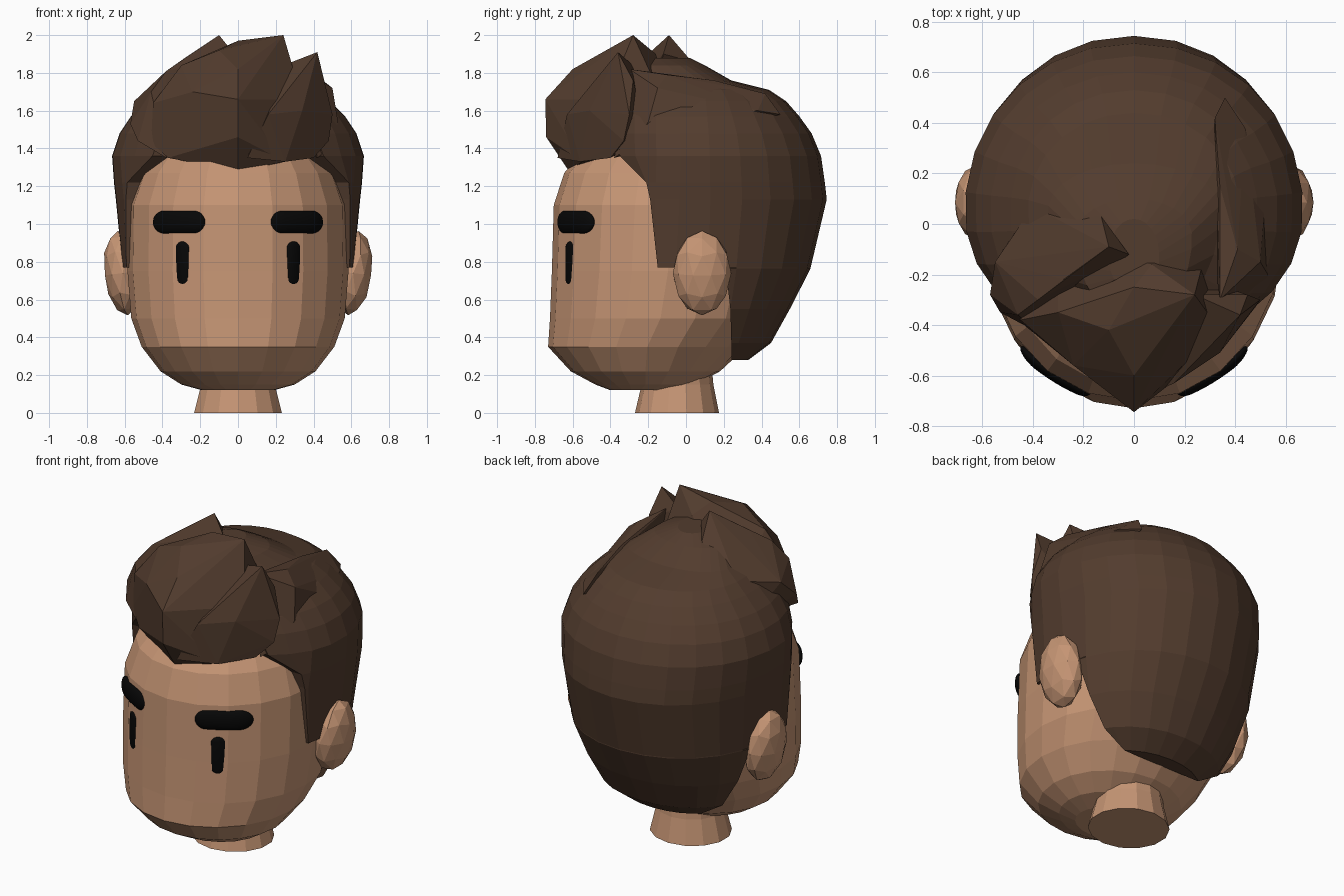
import bpy, bmesh, math
from mathutils import Matrix

if "Cube" in bpy.data.objects:
    bpy.data.objects.remove(bpy.data.objects["Cube"])


def material(name, rgb):
    m = bpy.data.materials.new(name)
    m.diffuse_color = (*rgb, 1)
    m.use_nodes = True
    m.node_tree.nodes["Principled BSDF"].inputs["Base Color"].default_value = m.diffuse_color
    return m


SKIN = material("skin", (0.56, 0.30, 0.175))
HAIR = material("brown hair", (0.085, 0.045, 0.027))
BLACK = material("black", (0.002, 0.002, 0.002))


def finish(bm, name, mat, smooth=False):
    bmesh.ops.recalc_face_normals(bm, faces=bm.faces[:])
    me = bpy.data.meshes.new(name)
    bm.to_mesh(me)
    bm.free()
    me.materials.append(mat)
    for p in me.polygons:
        p.use_smooth = smooth
    ob = bpy.data.objects.new(name, me)
    bpy.context.collection.objects.link(ob)
    return ob


def power(v, p):
    return math.copysign(abs(v) ** (2 / p), v)


def loft(name, mat, rings):
    """Skin a stack of point rings, capped at both ends."""
    bm = bmesh.new()
    loops = [[bm.verts.new(c) for c in ring] for ring in rings]
    n = len(loops[0])
    for a, b in zip(loops, loops[1:]):
        for i in range(n):
            j = (i + 1) % n
            bm.faces.new((a[i], a[j], b[j], b[i]))
    bm.faces.new(loops[0])
    bm.faces.new(loops[-1])
    bmesh.ops.remove_doubles(bm, verts=bm.verts[:], dist=0.0005)
    return finish(bm, name, mat)


def oval(z, hw, yf, yb, n=20, p=2.02):
    yc, b = (yf + yb) / 2, (yb - yf) / 2
    angles = [2 * math.pi * i / n for i in range(n)]
    return [(hw * power(math.sin(t), p), yc - b * power(math.cos(t), p), z) for t in angles]


def hair_ring(z, hw, yf, yb, bf, n=20, p=2.08):
    """Arc from the left hairline round the back to the right hairline."""
    yc = min(0.05, yb - 0.15)
    bb = yb - yc
    c = (yc - yf) / (bf if yf < yc else bb)
    c = max(-1, min(0.98, c))
    t0 = math.acos(math.copysign(abs(c) ** (p / 2), c))
    start = math.radians(40)
    pts = []
    for i in range(n + 1):
        t = start + (2 * math.pi - 2 * start) * i / n
        t = max(t0, min(2 * math.pi - t0, t))
        if i in (0, n):
            t = t0 if i == 0 else 2 * math.pi - t0
        k = power(math.cos(t), p)
        pts.append((hw * power(math.sin(t), p), yc - (bf if k > 0 else bb) * k, z))
    return pts


def lock(name, pts):
    """Faceted tuft of hair wrapped round a few corner points."""
    bm = bmesh.new()
    vs = [bm.verts.new(c) for c in pts]
    res = bmesh.ops.convex_hull(bm, input=vs)
    junk = [v for v in res["geom_interior"] if isinstance(v, bmesh.types.BMVert)]
    bmesh.ops.delete(bm, geom=junk, context='VERTS')
    return finish(bm, name, HAIR)


# head and neck: (z, half width, front y, back y)
loft("head", SKIN, [oval(*r) for r in [
    (0.12, 0.19, -0.40, -0.08), (0.15, 0.30, -0.48, 0.05), (0.22, 0.41, -0.61, 0.18),
    (0.35, 0.51, -0.73, 0.32), (0.50, 0.565, -0.72, 0.45), (0.75, 0.585, -0.71, 0.52),
    (1.10, 0.58, -0.70, 0.55), (1.27, 0.52, -0.645, 0.52), (1.50, 0.33, -0.45, 0.40)]])
loft("neck", SKIN, [oval(*r, n=14, p=2) for r in [
    (0, 0.238, -0.27, 0.175), (0.15, 0.20, -0.235, 0.145), (0.32, 0.185, -0.22, 0.13)]])

# back and side hair with sideburns: (z, half width, hairline y, back y, front depth)
loft("hair_cap", HAIR, [hair_ring(*r) for r in [
    (0.28, 0.36, 0.24, 0.33, 0.5), (0.37, 0.47, 0.24, 0.45, 0.5),
    (0.55, 0.56, 0.235, 0.55, 0.6), (0.765, 0.615, 0.21, 0.66, 0.68),
    (0.77, 0.615, -0.15, 0.66, 0.68), (1.13, 0.65, -0.19, 0.745, 0.56),
    (1.22, 0.66, -0.21, 0.735, 0.54), (1.36, 0.67, -0.35, 0.715, 0.53),
    (1.48, 0.63, -0.37, 0.665, 0.54), (1.57, 0.57, -0.37, 0.60, 0.54),
    (1.65, 0.49, -0.37, 0.53, 0.52), (1.71, 0.42, -0.36, 0.44, 0.50),
    (1.76, 0.34, -0.35, 0.24, 0.44), (1.84, 0.23, -0.28, 0.10, 0.32),
    (1.88, 0.10, -0.22, 0.02, 0.14)]])

# swept-up locks at the front
lock("quiff_main", [
    (0, -0.62, 1.28), (0, -0.74, 1.46), (0, -0.745, 1.66), (0, -0.60, 1.82),
    (-0.10, -0.42, 1.92), (0.24, -0.28, 2.0), (0.0, -0.25, 1.97), (0.07, -0.16, 1.90),
    (-0.37, -0.45, 1.35), (-0.46, -0.38, 1.43), (-0.45, -0.38, 1.64), (-0.30, -0.35, 1.84),
    (-0.24, -0.56, 1.70), (0.25, -0.55, 1.33), (0.37, -0.43, 1.36), (0.34, -0.42, 1.66),
    (-0.30, -0.05, 1.5), (0.30, -0.05, 1.5)])
lock("quiff_right", [
    (0.42, -0.36, 1.91), (0.05, -0.68, 1.35), (0.25, -0.56, 1.33), (0.40, -0.40, 1.35),
    (0.48, -0.33, 1.44), (0.50, -0.30, 1.58), (0.34, -0.51, 1.60), (0.16, -0.63, 1.58),
    (0.24, -0.28, 1.84), (0.45, -0.28, 1.76), (0.20, -0.20, 1.45)])
lock("quiff_left", [
    (-0.10, -0.09, 2.0), (-0.02, -0.12, 1.90), (-0.13, 0.03, 1.86), (-0.40, 0.07, 1.70),
    (-0.55, -0.15, 1.65), (-0.57, -0.28, 1.53), (-0.53, -0.35, 1.44), (-0.38, -0.43, 1.35),
    (-0.28, -0.22, 1.88), (-0.38, -0.30, 1.81), (-0.46, -0.36, 1.70),
    (-0.45, 0.0, 1.45), (-0.20, -0.20, 1.5)])
lock("side_sweep", [
    (0.42, -0.38, 1.35), (0.51, -0.28, 1.42), (0.53, -0.20, 1.54), (0.52, 0.10, 1.59),
    (0.44, 0.38, 1.60), (0.36, 0.50, 1.58), (0.32, 0.42, 1.69), (0.34, 0.15, 1.76),
    (0.41, -0.10, 1.79), (0.34, -0.30, 1.82), (0.50, -0.15, 1.72), (0.30, 0.0, 1.45)])

for side, s in (("left", -1), ("right", 1)):
    # ears
    bm = bmesh.new()
    bmesh.ops.create_icosphere(bm, subdivisions=2, radius=1, matrix=(
        Matrix.Translation((s * 0.61, 0.085, 0.74)) @ Matrix.Rotation(s * 0.12, 4, 'Y')
        @ Matrix.Diagonal((0.10, 0.155, 0.225, 1))))
    finish(bm, side + "_ear", SKIN)

    # eyes: upright capsules turned to follow the face
    bm = bmesh.new()
    bmesh.ops.create_uvsphere(bm, u_segments=16, v_segments=12, radius=0.041)
    for v in bm.verts:
        if abs(v.co.z) > 0.001:
            v.co.z += math.copysign(0.08, v.co.z)
        v.co = (s * (v.co.x + 0.295), v.co.y * 0.6 + v.co.x * 0.55 - 0.605, v.co.z + 0.79)
    finish(bm, side + "_eye", BLACK, True)

    # eyebrows: sideways capsules bent round the brow
    bm = bmesh.new()
    bmesh.ops.create_uvsphere(bm, u_segments=20, v_segments=17, radius=0.06)
    bmesh.ops.rotate(bm, verts=bm.verts[:], matrix=Matrix.Rotation(math.pi / 2, 3, 'Y'))
    for v in bm.verts:
        v.co.x += math.copysign(0.08, v.co.x)
    cuts = [e for e in bm.edges if abs(e.verts[0].co.x - e.verts[1].co.x) > 0.1]
    bmesh.ops.subdivide_edges(bm, edges=cuts, cuts=5)
    for v in bm.verts:
        x = v.co.x + 0.31
        v.co = (s * x, v.co.y * 0.55 - 0.692 + 0.98 * x * x, v.co.z + 1.01)
    finish(bm, side + "_eyebrow", BLACK, True)
